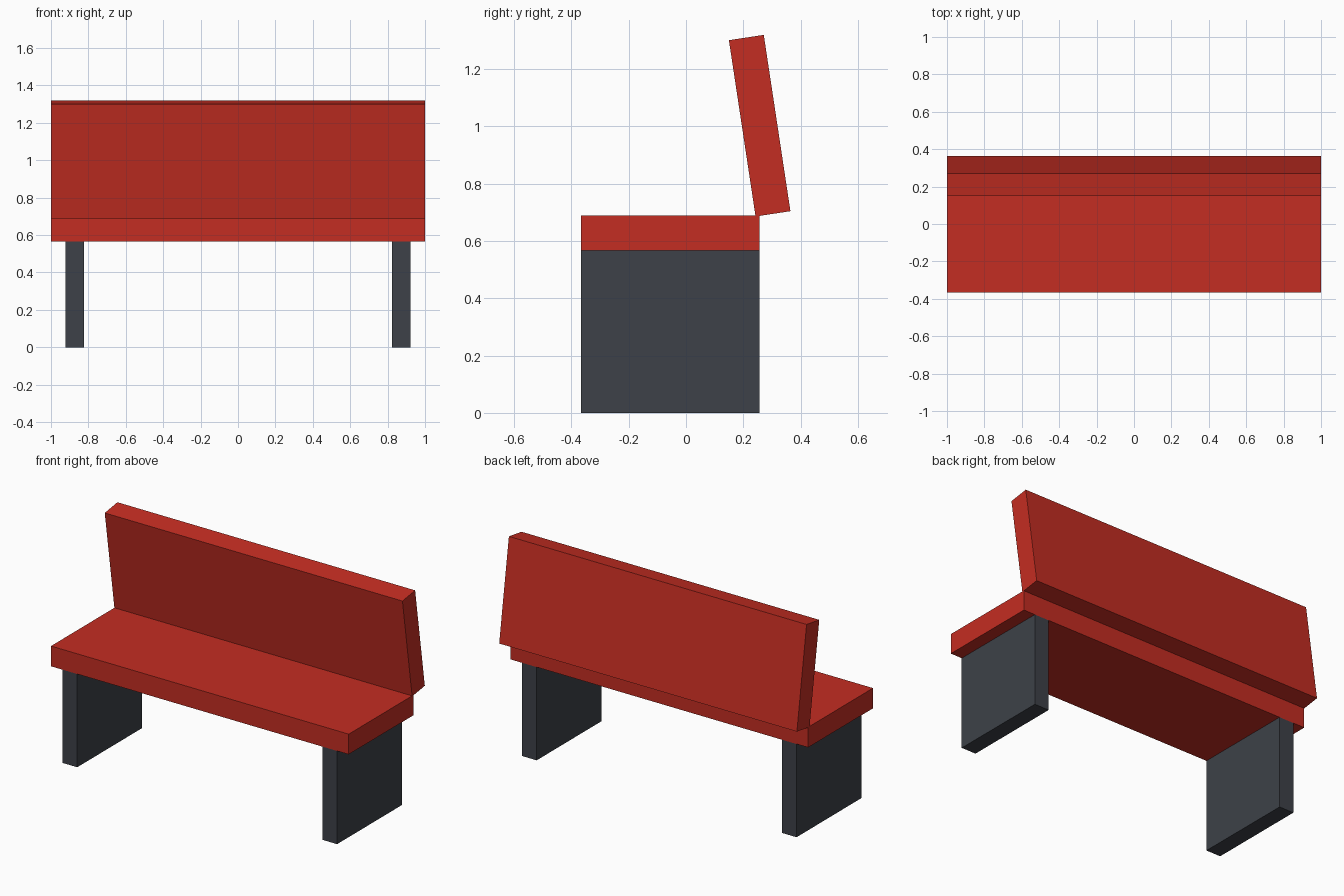
import bpy
import math

if "Cube" in bpy.data.objects:
    bpy.data.objects.remove(bpy.data.objects["Cube"])


def material(name, rgb):
    mat = bpy.data.materials.new(name)
    mat.diffuse_color = (*rgb, 1.0)
    mat.use_nodes = True
    mat.node_tree.nodes["Principled BSDF"].inputs["Base Color"].default_value = mat.diffuse_color
    return mat


def box(name, size, centre, mat, tilt=0.0):
    bpy.ops.mesh.primitive_cube_add(size=1, location=centre)
    obj = bpy.context.object
    obj.name = name
    # Size goes into the mesh, the tilt stays on the object
    for v in obj.data.vertices:
        v.co = [c * s for c, s in zip(v.co, size)]
    obj.rotation_euler.x = math.radians(tilt)
    obj.data.materials.append(mat)
    return obj


red = material("bench red", (0.55, 0.026, 0.016))
grey = material("dark grey", (0.047, 0.053, 0.065))

DEPTH, THICK = 0.622, 0.123
SEAT_Y, SEAT_BOTTOM = -0.055, 0.566

# Seat slab
box("seat", (2.0, DEPTH, THICK), (0, SEAT_Y, SEAT_BOTTOM + THICK / 2), red)

# Backrest slab, tipped forward over the seat
box("backrest", (2.0, THICK, DEPTH), (0, 0.257, 1.002), red, tilt=8.6)

# Panel legs, one near each end
for side, x in (("left", -0.873), ("right", 0.873)):
    box(side + "_leg", (0.098, DEPTH, SEAT_BOTTOM), (x, SEAT_Y, SEAT_BOTTOM / 2), grey)
